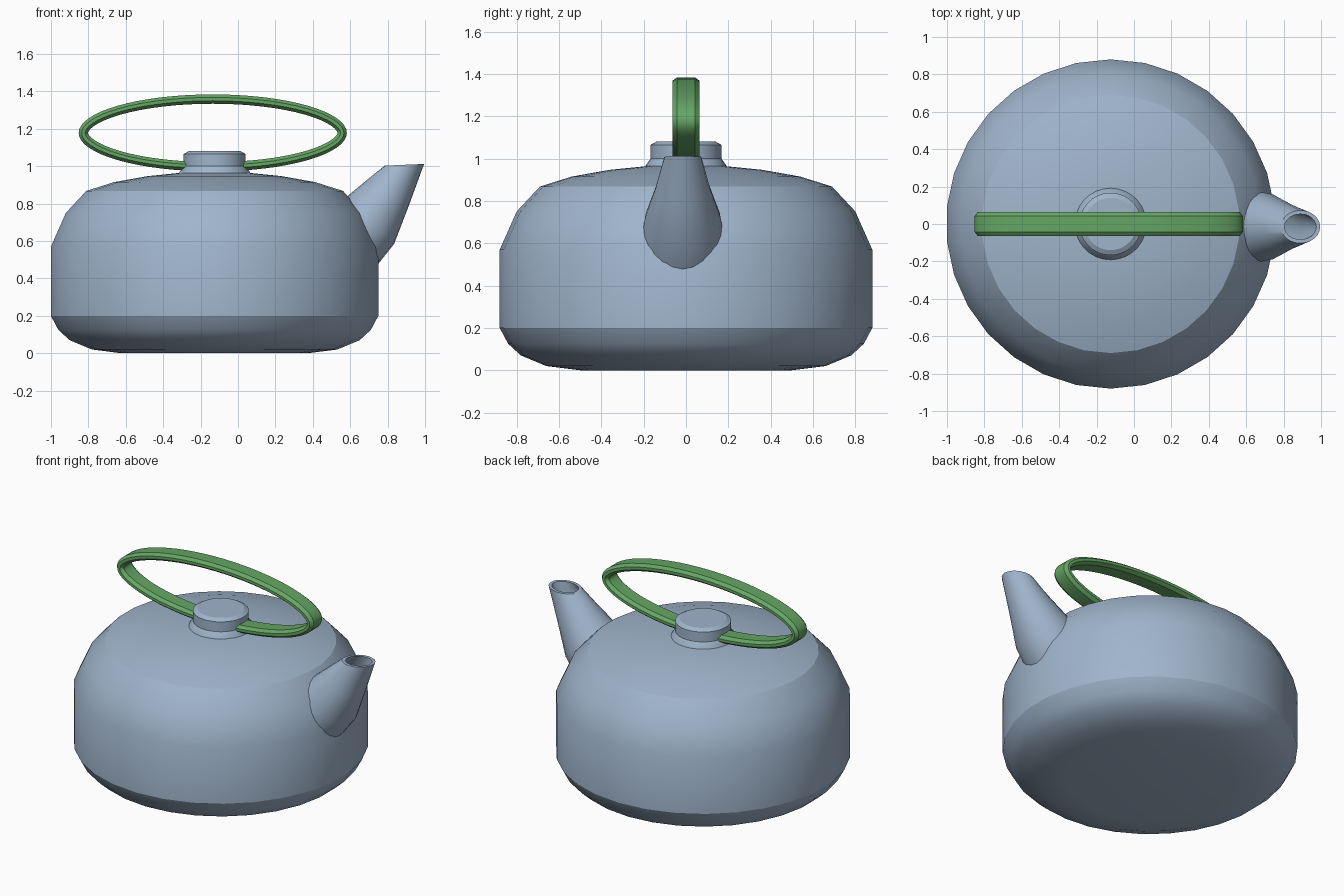
import bpy, bmesh, math
from math import cos, sin, pi, radians
from mathutils import Vector

cube = bpy.data.objects.get("Cube")
if cube:
    bpy.data.objects.remove(cube)


def make_material(name, colour):
    mat = bpy.data.materials.new(name)
    mat.use_nodes = True
    mat.diffuse_color = colour
    mat.node_tree.nodes["Principled BSDF"].inputs["Base Color"].default_value = colour
    return mat


blue = make_material("blue_grey_enamel", (0.35, 0.46, 0.60, 1))
green = make_material("green_handle", (0.13, 0.38, 0.13, 1))


def loft(name, rings, mat, angle, cap=True, closed=False):
    """Skin a list of equal-length point rings into a smooth-shaded object."""
    bm = bmesh.new()
    loops = [[bm.verts.new(p) for p in ring] for ring in rings]
    pairs = list(zip(loops, loops[1:]))
    if closed:
        pairs.append((loops[-1], loops[0]))
    for a, b in pairs:
        for i in range(len(a)):
            j = (i + 1) % len(a)
            bm.faces.new((a[i], a[j], b[j], b[i]))
    if cap:
        bm.faces.new(loops[0][::-1])
        bm.faces.new(loops[-1])
    bmesh.ops.recalc_face_normals(bm, faces=bm.faces)
    mesh = bpy.data.meshes.new(name)
    bm.to_mesh(mesh)
    bm.free()
    mesh.materials.append(mat)
    obj = bpy.data.objects.new(name, mesh)
    bpy.context.collection.objects.link(obj)
    bpy.ops.object.select_all(action='DESELECT')
    obj.select_set(True)
    bpy.context.view_layer.objects.active = obj
    bpy.ops.object.shade_smooth_by_angle(angle=radians(angle))
    return obj


def turned(name, profile, mat, angle, sides=30, x=-0.125):
    """Lathe a (radius, height) profile about a vertical axis."""
    rings = [[(x + r * cos(pi / 2 + 2 * pi * i / sides), r * sin(pi / 2 + 2 * pi * i / sides), z)
              for i in range(sides)] for r, z in profile]
    return loft(name, rings, mat, angle)


# Kettle body: rounded base, straight wall, sloped shoulder, shallow crown
turned("body", [(0.50, 0), (0.66, 0.02), (0.78, 0.07), (0.84, 0.125), (0.88, 0.20),
                (0.88, 0.57), (0.80, 0.75), (0.69, 0.868), (0.54, 0.915),
                (0.36, 0.947), (0.18, 0.965)], blue, 26)

# Lid knob with flared foot
turned("lid_knob", [(0.195, 0.955), (0.19, 0.968), (0.167, 1.0), (0.167, 1.065), (0.14, 1.08)],
       blue, 26)

# Oval hoop handle with a flat, chamfered section (radial offset, sideways offset)
section = [(0, -0.042), (0, 0.042), (0.016, 0.063), (0.034, 0.063),
           (0.05, 0.042), (0.05, -0.042), (0.034, -0.063), (0.016, -0.063)]
hoop = []
for i in range(64):
    t = 2 * pi * i / 64
    centre = Vector((-0.135 + 0.717 * cos(t), 0, 1.178 + 0.206 * sin(t)))
    inward = -Vector((0.206 * cos(t), 0, 0.717 * sin(t))).normalized()
    hoop.append([centre + inward * d + Vector((0, w, 0)) for d, w in section])
loft("handle", hoop, green, 30, cap=False, closed=True)

# Tapered spout: each ring is (upper x, upper z, lower x, lower z, half width)
stations = [(0.47, 0.74, 0.72, 0.44, 0.20), (0.585, 0.84, 0.835, 0.585, 0.18),
            (0.69, 0.927, 0.91, 0.78, 0.13), (0.785, 1.003, 0.995, 1.012, 0.088)]


def spout_ring(station, wall=0.0, sides=24):
    ux, uz, lx, lz, width = station
    mid = Vector(((ux + lx) / 2, -0.015, (uz + lz) / 2))
    half = Vector(((lx - ux) / 2, 0, (lz - uz) / 2))
    half *= 1 - wall / half.length
    side = Vector((0, width - wall, 0))
    return [mid + half * cos(2 * pi * i / sides) + side * sin(2 * pi * i / sides)
            for i in range(sides)]


outer = [spout_ring(s) for s in stations]
inner = [spout_ring(s, 0.02) for s in reversed(stations)]
loft("spout", outer + inner, blue, 40, cap=False, closed=True)
